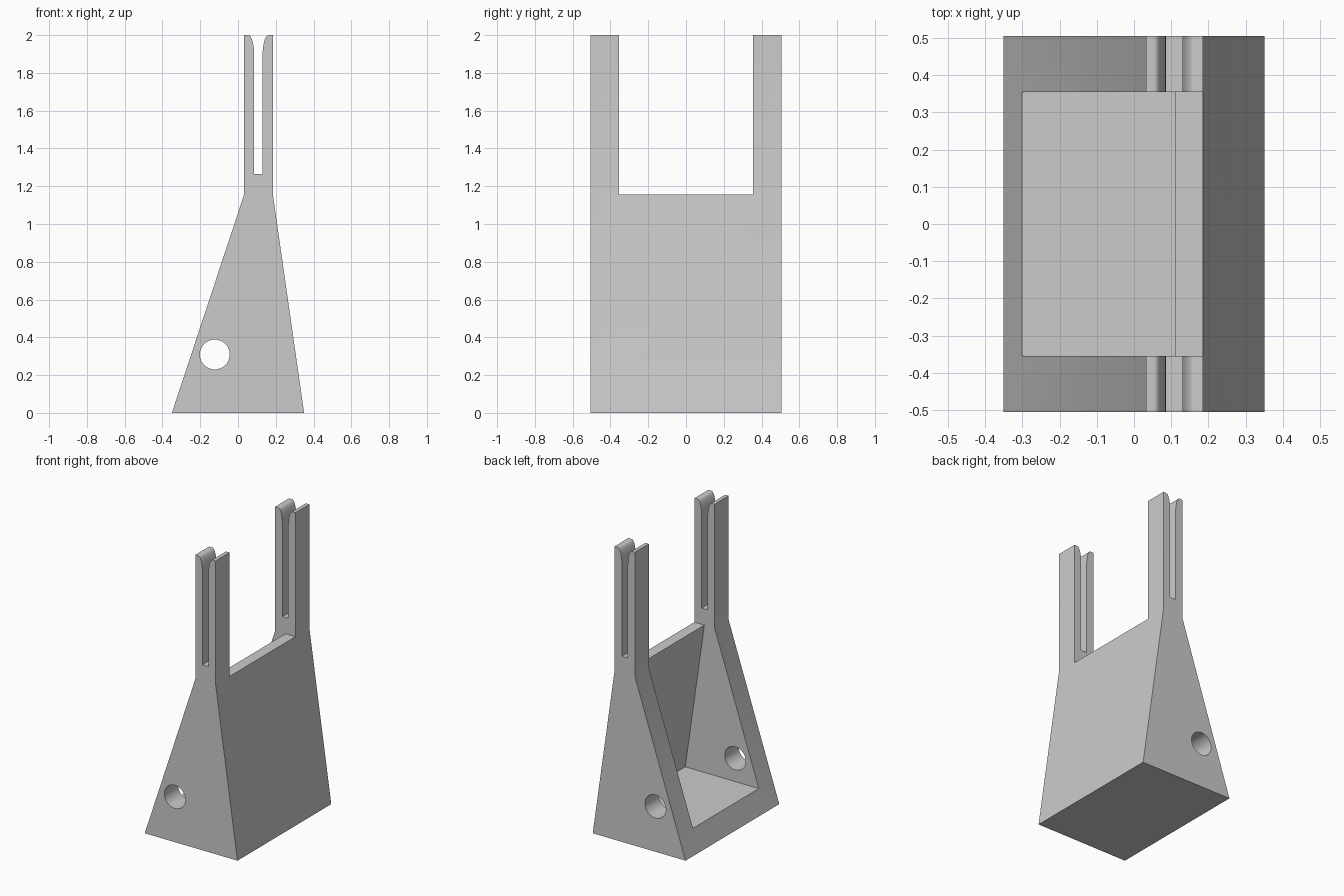
import bpy
import bmesh
import math

if "Cube" in bpy.data.objects:
    bpy.data.objects.remove(bpy.data.objects["Cube"], do_unlink=True)

grey = bpy.data.materials.new("light_grey")
grey.use_nodes = True
colour = (0.6, 0.6, 0.6, 1)
grey.diffuse_color = colour
grey.node_tree.nodes["Principled BSDF"].inputs["Base Color"].default_value = colour


def extrude_profile(name, points, half_depth):
    """Solid made from an (x, z) outline, extruded evenly along y."""
    bm = bmesh.new()
    face = bm.faces.new([bm.verts.new((x, -half_depth, z)) for x, z in points])
    result = bmesh.ops.extrude_face_region(bm, geom=[face])
    verts = [v for v in result["geom"] if isinstance(v, bmesh.types.BMVert)]
    bmesh.ops.translate(bm, verts=verts, vec=(0, 2 * half_depth, 0))
    bmesh.ops.recalc_face_normals(bm, faces=bm.faces)
    mesh = bpy.data.meshes.new(name)
    bm.to_mesh(mesh)
    bm.free()
    obj = bpy.data.objects.new(name, mesh)
    bpy.context.collection.objects.link(obj)
    mesh.materials.append(grey)
    return obj


def cut(target, cutter):
    """Subtract the cutter from the target, then discard it."""
    cutter.hide_render = True
    bpy.context.view_layer.objects.active = target
    mod = target.modifiers.new("cut", "BOOLEAN")
    mod.operation = "DIFFERENCE"
    mod.solver = "EXACT"
    mod.object = cutter
    bpy.ops.object.modifier_apply(modifier=mod.name)
    bpy.data.objects.remove(cutter, do_unlink=True)


# Key dimensions
DEPTH, INNER = 0.505, 0.355
SHOULDER, TOP, FLOOR = 1.155, 2.0, 0.15
POST_L, POST_R = 0.032, 0.185
SLOT_L, SLOT_R, SLOT_Z = 0.086, 0.13, 1.265
LIP_W, LIP_H, STEPS = 0.031, 0.11, 10

# Rounded lips at the mouth of the slot
angles = [math.pi / 2 * i / STEPS for i in range(STEPS + 1)]
right_lip = [(SLOT_R + LIP_W * (1 - math.sin(a)), TOP - LIP_H * (1 - math.cos(a)))
             for a in angles]
left_lip = [(SLOT_L - LIP_W * (1 - math.cos(a)), TOP - LIP_H * (1 - math.sin(a)))
            for a in angles]

# Tapered body with slotted posts
outline = [(-0.35, 0), (0.35, 0), (POST_R, SHOULDER), (POST_R, TOP)]
outline += right_lip + [(SLOT_R, SLOT_Z), (SLOT_L, SLOT_Z)] + left_lip
outline += [(POST_L, TOP), (POST_L, SHOULDER)]
body = extrude_profile("slotted_stand", outline, DEPTH)

# Open pocket between the end plates, leaving a floor and a sloped wall
pocket = [(-0.6, FLOOR), (0.254, FLOOR), (0.11, SHOULDER),
          (0.5, SHOULDER), (0.5, 2.3), (-0.6, 2.3)]
cut(body, extrude_profile("pocket_cutter", pocket, INNER))

# Round hole through both end plates
circle = [(-0.123 + 0.079 * math.cos(2 * math.pi * i / 48),
           0.309 + 0.079 * math.sin(2 * math.pi * i / 48)) for i in range(48)]
cut(body, extrude_profile("hole_cutter", circle, 0.7))

# Smooth the curved faces, keep the edges crisp
bpy.ops.object.select_all(action="DESELECT")
body.select_set(True)
bpy.context.view_layer.objects.active = body
bpy.ops.object.shade_smooth_by_angle(angle=math.radians(25))
